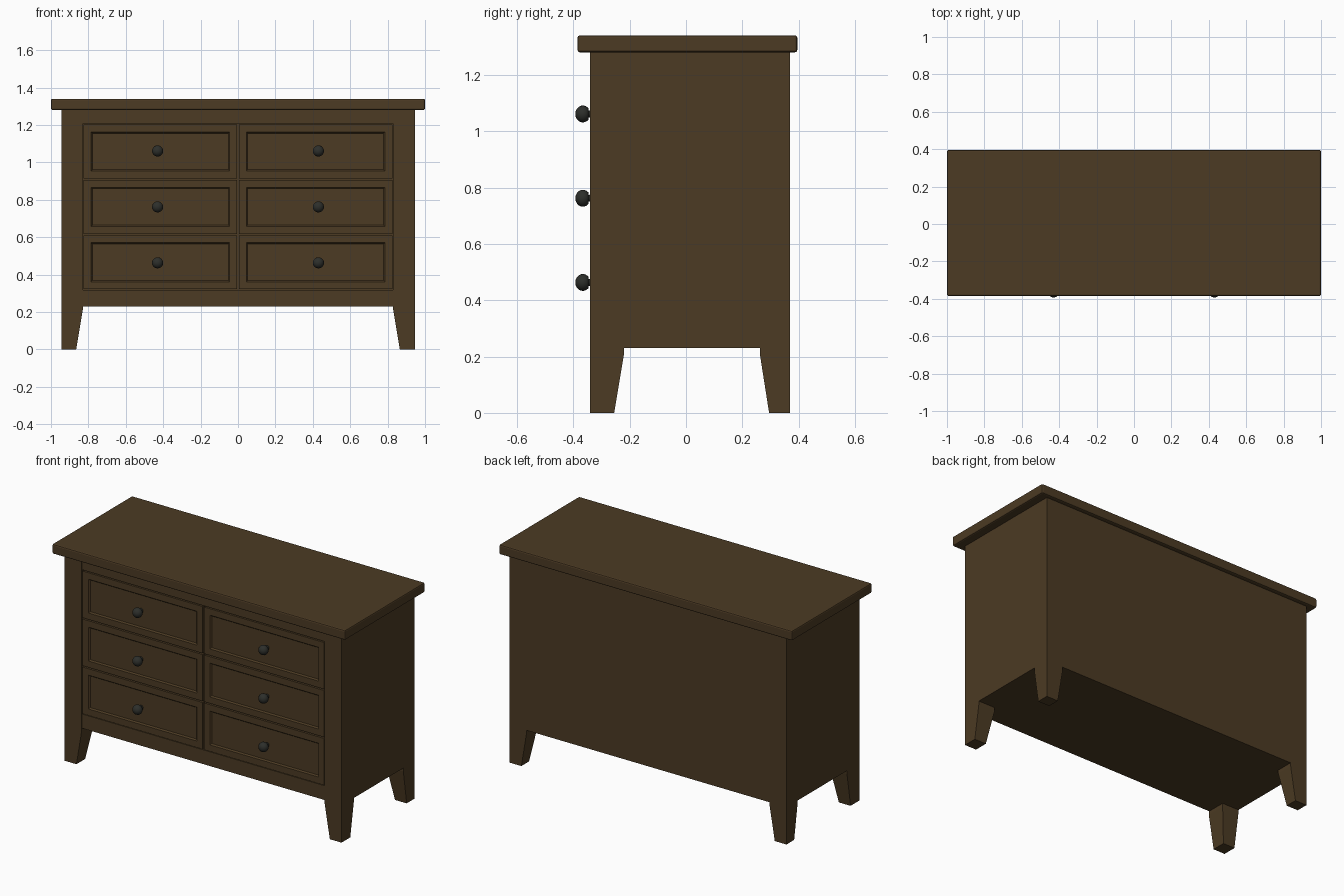
import bpy, bmesh, math
from mathutils import Matrix

if "Cube" in bpy.data.objects:
    bpy.data.objects.remove(bpy.data.objects["Cube"])


def material(name, rgb):
    m = bpy.data.materials.new(name)
    m.diffuse_color = (*rgb, 1)
    m.use_nodes = True
    m.node_tree.nodes["Principled BSDF"].inputs["Base Color"].default_value = m.diffuse_color
    return m


WOOD = material("dark brown wood", (0.072, 0.043, 0.017))
METAL = material("dark metal", (0.026, 0.028, 0.024))


def finish(bm, name, mat):
    bmesh.ops.recalc_face_normals(bm, faces=bm.faces[:])
    me = bpy.data.meshes.new(name)
    bm.to_mesh(me)
    bm.free()
    ob = bpy.data.objects.new(name, me)
    bpy.context.collection.objects.link(ob)
    me.materials.append(mat)
    return ob


def box_mesh(x0, x1, y0, y1, z0, z1):
    bm = bmesh.new()
    bmesh.ops.create_cube(bm, size=1)
    for v in bm.verts:
        v.co = (x1 if v.co.x > 0 else x0,
                y1 if v.co.y > 0 else y0,
                z1 if v.co.z > 0 else z0)
    return bm


def box(name, *dims):
    return finish(box_mesh(*dims), name, WOOD)


def bevel(ob, width, segments=1):
    mod = ob.modifiers.new("bevel", 'BEVEL')
    mod.width, mod.segments = width, segments


X, FRONT, BACK = 0.945, -0.34, 0.37     # body extents
POST = 0.83                             # inner edge of corner posts
BOTTOM, TOP = 0.23, 1.28

# table top with softened edges
bevel(box("top_slab", -1, 1, -0.385, 0.395, TOP, 1.34), 0.008, 2)

# carcass behind the drawer fronts
box("carcass", -X, X, -0.315, BACK, BOTTOM, TOP)

# front rails, set back slightly from the posts
box("upper_rail", -POST, POST, FRONT + 0.004, -0.315, 1.208, TOP)
box("lower_rail", -POST, POST, FRONT + 0.004, -0.315, BOTTOM, 0.318)


def leg(name, side, y_out, y_in, y_foot):
    """Short block that tapers on its two inner faces."""
    bm = bmesh.new()
    rings = []
    for z, xi, yi in ((0, 0.865, y_foot), (0.21, POST, y_in), (BOTTOM, POST, y_in)):
        rings.append([bm.verts.new((side * x, y, z)) for x, y in
                      ((xi, y_out), (X, y_out), (X, yi), (xi, yi))])
    for a, b in zip(rings, rings[1:]):
        for i in range(4):
            j = (i + 1) % 4
            bm.faces.new((a[i], a[j], b[j], b[i]))
    bm.faces.new(rings[0])
    bm.faces.new(rings[-1])
    finish(bm, name, WOOD)


for side, word in ((-1, "left"), (1, "right")):
    xs = sorted((side * POST, side * X))
    box(f"{word}_front_post", *xs, FRONT, -0.315, BOTTOM, TOP)
    leg(f"{word}_front_leg", side, FRONT, -0.22, -0.255)
    leg(f"{word}_back_leg", side, BACK, 0.262, 0.295)


def drawer(name, x0, x1, z0, z1):
    """Drawer front with a recessed panel."""
    bm = box_mesh(x0, x1, FRONT + 0.002, -0.315, z0, z1)
    bm.normal_update()
    face = min(bm.faces, key=lambda f: f.calc_center_median().y)
    bmesh.ops.inset_region(bm, faces=[face], thickness=0.056)
    bmesh.ops.inset_region(bm, faces=[face], thickness=0.01, depth=-0.009)
    finish(bm, name, WOOD)


def knob(name, x, z):
    """Round knob on a short stem, turned about the y axis."""
    prof = [(0.014, 0.012), (0.012, -0.008)]
    for i in range(1, 9):
        a = math.pi * (0.14 + 0.86 * i / 8)
        prof.append((0.03 * math.sin(a), -0.028 + 0.027 * math.cos(a)))
    bm = bmesh.new()
    vs = [bm.verts.new((r, y, 0)) for r, y in prof]
    es = [bm.edges.new(p) for p in zip(vs, vs[1:])]
    bmesh.ops.spin(bm, geom=vs + es, cent=(0, 0, 0), axis=(0, 1, 0),
                   angle=2 * math.pi, steps=20)
    bmesh.ops.remove_doubles(bm, verts=bm.verts[:], dist=1e-4)
    bmesh.ops.transform(bm, verts=bm.verts[:],
                        matrix=Matrix.Translation((x, FRONT + 0.002, z)))
    ob = finish(bm, name, METAL)
    for p in ob.data.polygons:
        p.use_smooth = True


# two columns of three drawers
PITCH = 0.296
for row in range(3):
    z0 = 0.322 + row * PITCH
    for side, word in ((-1, "left"), (1, "right")):
        xs = sorted((side * 0.005, side * 0.825))
        drawer(f"{word}_drawer_{row + 1}", *xs, z0, z0 + PITCH - 0.008)
        knob(f"{word}_knob_{row + 1}", side * 0.43, 0.463 + row * 0.299)
